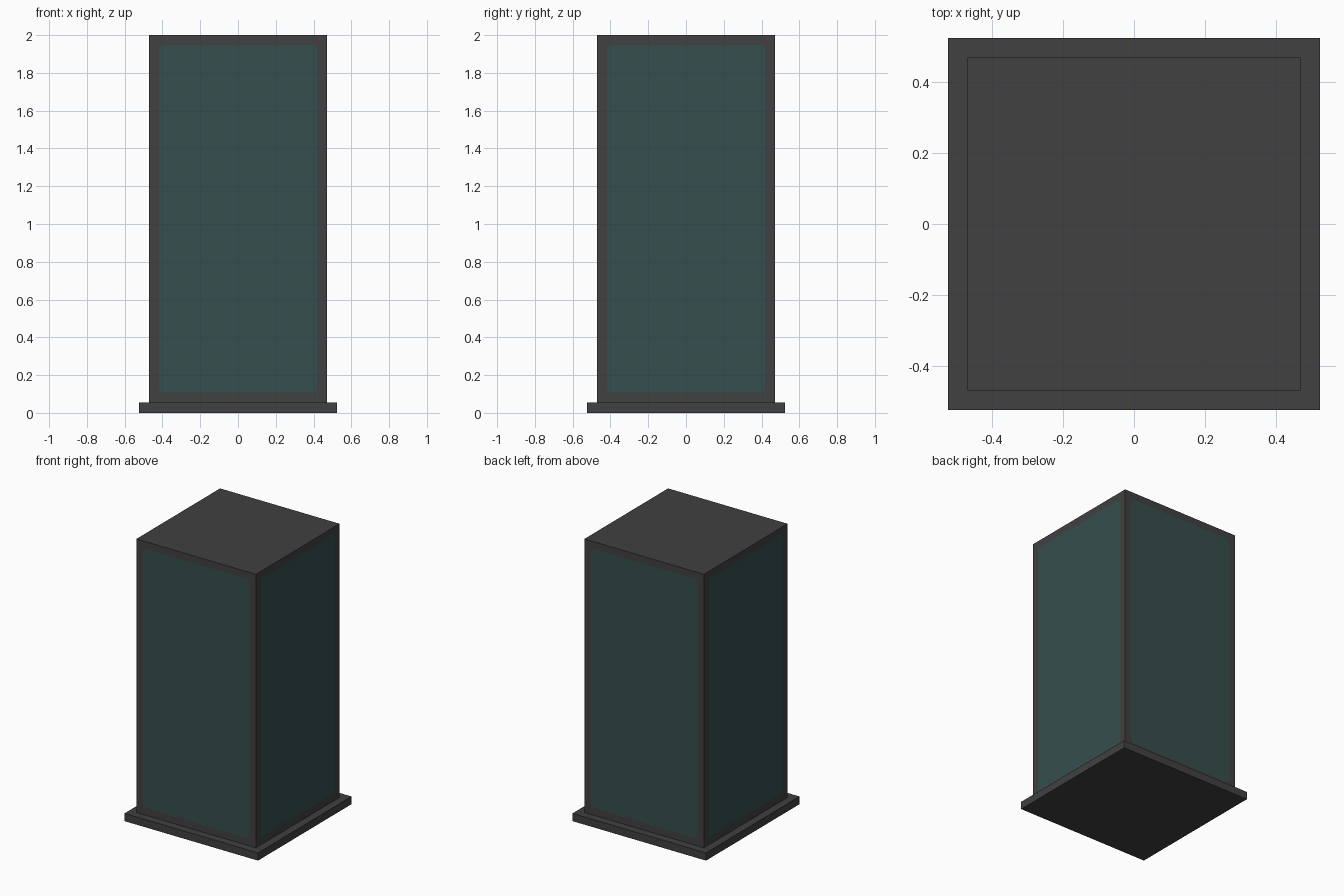
import bpy, bmesh
from math import sin, cos, pi
from mathutils import Matrix

cube = bpy.data.objects.get("Cube")
if cube:
    bpy.data.objects.remove(cube, do_unlink=True)

BASE_HALF, BASE_TOP = 0.525, 0.055
HALF, TOP = 0.47, 2.0
MARGIN, RADIUS, STEPS = 0.052, 0.022, 4


def material(name, rgb):
    mat = bpy.data.materials.new(name)
    mat.use_nodes = True
    mat.diffuse_color = (*rgb, 1)
    mat.node_tree.nodes["Principled BSDF"].inputs["Base Color"].default_value = (*rgb, 1)
    return mat


grey = material("dark grey", (0.052, 0.052, 0.052))
teal = material("dark teal glass", (0.036, 0.077, 0.074))


def finish(name, bm, mats):
    bmesh.ops.remove_doubles(bm, verts=bm.verts, dist=0.0001)
    bmesh.ops.recalc_face_normals(bm, faces=bm.faces)
    mesh = bpy.data.meshes.new(name)
    bm.to_mesh(mesh)
    bm.free()
    for mat in mats:
        mesh.materials.append(mat)
    obj = bpy.data.objects.new(name, mesh)
    bpy.context.collection.objects.link(obj)


# Plinth slab
bm = bmesh.new()
bmesh.ops.create_cube(bm, size=1, matrix=Matrix.Translation((0, 0, BASE_TOP / 2))
                      @ Matrix.Diagonal((2 * BASE_HALF, 2 * BASE_HALF, BASE_TOP, 1)))
finish("plinth", bm, [grey])


# Cabinet wall: flush rounded glass pane surrounded by a frame
def add_wall(bm, turn):
    def vert(x, z):
        return bm.verts.new(turn @ Matrix.Translation((x, -HALF, z)).translation)

    mid, rise = (TOP + BASE_TOP) / 2, (TOP - BASE_TOP) / 2
    corners, arcs = [], []
    for i, (sx, sz) in enumerate([(1, 1), (-1, 1), (-1, -1), (1, -1)]):
        corners.append(vert(sx * HALF, mid + sz * rise))
        cx = sx * (HALF - MARGIN - RADIUS)
        cz = mid + sz * (rise - MARGIN - RADIUS)
        angles = [(i + k / STEPS) * pi / 2 for k in range(STEPS + 1)]
        arcs.append([vert(cx + RADIUS * cos(a), cz + RADIUS * sin(a)) for a in angles])
    pane = bm.faces.new([v for arc in arcs for v in arc])
    pane.material_index = 1
    for i in range(4):
        j = (i + 1) % 4
        bm.faces.new([corners[i]] + arcs[i][::-1])
        bm.faces.new([corners[i], corners[j], arcs[j][0], arcs[i][-1]])


# Cabinet: four walls closed by a flat roof and floor
bm = bmesh.new()
for n in range(4):
    add_wall(bm, Matrix.Rotation(n * pi / 2, 4, "Z"))
for z in (BASE_TOP, TOP):
    bm.faces.new([bm.verts.new((x * HALF, y * HALF, z))
                  for x, y in [(-1, -1), (1, -1), (1, 1), (-1, 1)]])
finish("glazed_cabinet", bm, [grey, teal])
